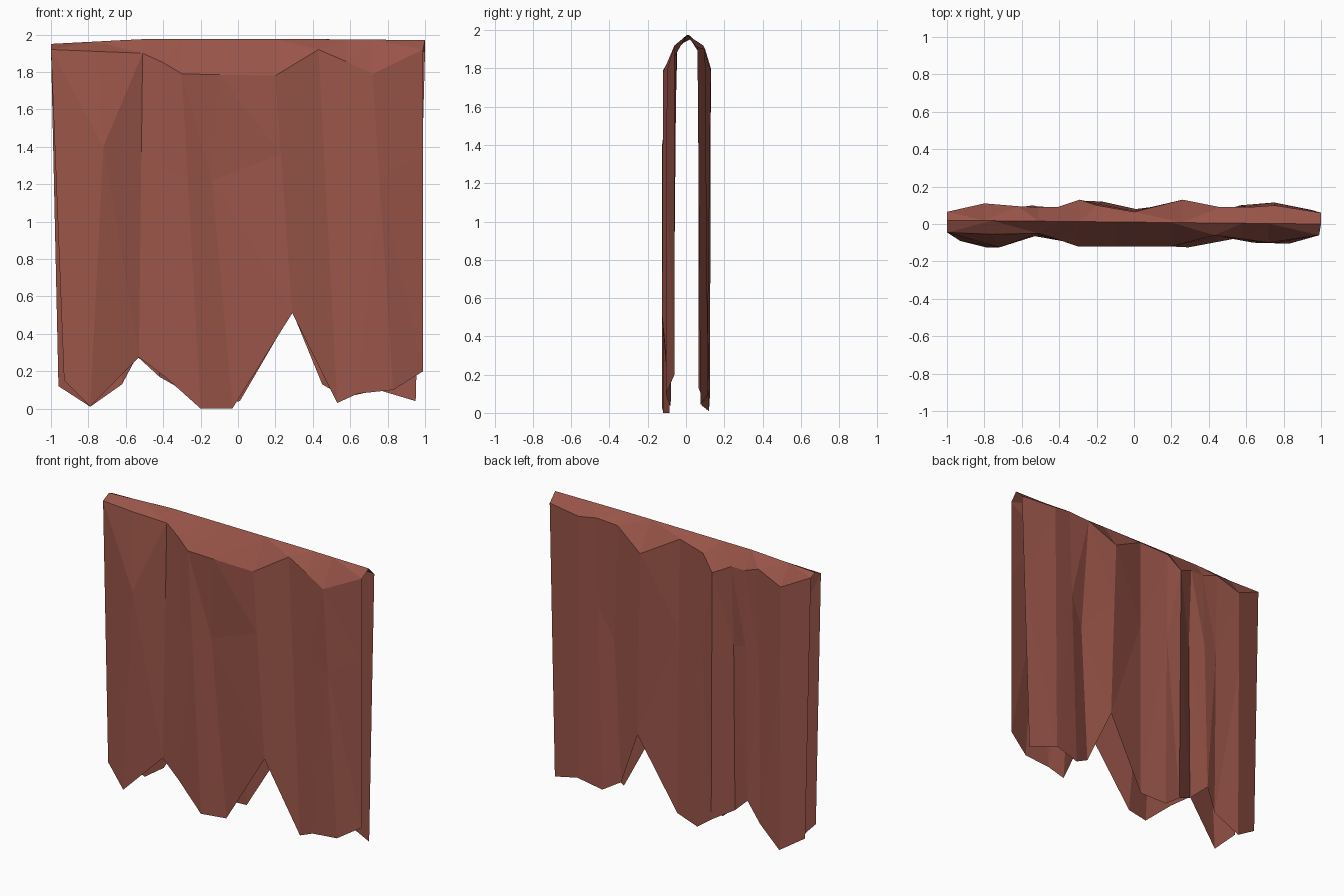
import bpy, bmesh

# One cloth colour
mat = bpy.data.materials.new("brick red cloth")
mat.diffuse_color = (0.32, 0.09, 0.066, 1)

# Each pleat line: shoulder (x, y, z), then ragged hem (x, y, z)
FRONT = [
    (-1.00, -.045, 1.92, -.93, -.09, .15),
    (-.76, -.055, 1.91, -.79, -.125, .01),
    (-.51, -.05, 1.90, -.53, -.065, .275),
    (-.40, -.085, 1.85, -.39, -.09, .17),
    (-.30, -.12, 1.79, -.20, -.12, 0),
    (-.10, -.12, 1.785, -.03, -.085, 0),
    (.20, -.12, 1.78, .29, -.125, .51),
    (.43, -.06, 1.92, .53, -.08, .03),
    (.58, -.08, 1.855, .64, -.10, .08),
    (.72, -.10, 1.79, .83, -.105, .10),
    (.99, -.06, 1.92, .99, -.06, .20),
]
BACK = [
    (1.00, .06, 1.91, .95, .075, .04),
    (.75, .10, 1.90, .75, .115, .10),
    (.62, .09, 1.92, .57, .10, .06),
    (.46, .09, 1.91, .45, .065, .13),
    (.26, .13, 1.785, .29, .115, .52),
    (0.0, .065, 1.93, .01, .08, .04),
    (-.20, .10, 1.90, -.17, .12, .01),
    (-.29, .13, 1.80, -.28, .125, .09),
    (-.41, .09, 1.86, -.42, .065, .17),
    (-.51, .09, 1.86, -.54, .10, .28),
    (-.62, .095, 1.90, -.62, .075, .13),
    (-.80, .11, 1.83, -.79, .11, .01),
    (-1.00, .065, 1.93, -.96, .07, .12),
]
# Places where a fold dents or bulges midway down: column -> (x, y, z)
FRONT_MID = {1: (-.72, -.125, 1.40), 5: (-.14, -.09, 1.22)}
BACK_MID = {3: (.50, .065, 1.10), 8: (-.41, .065, 1.30)}


def ridge(x):
    """Point on the top fold line above x."""
    z = 1.975 - max(0, -.52 - x) * .052 - max(0, x - .5) * .01
    return (x, .01 - .01 * x, z)


def drape(bm, columns, mids):
    """Lay one side of the cloth from the ridge to the hem."""
    prev = None
    for i, c in enumerate(columns):
        top, hem = c[:3], c[3:]
        t = .33
        mid = mids.get(i, tuple(a + (b - a) * t for a, b in zip(top, hem)))
        rx = 1.0 if top[0] > .98 else top[0]
        line = [bm.verts.new(p) for p in (ridge(rx), top, mid, hem)]
        if prev:
            for k in range(3):
                bm.faces.new((prev[k], prev[k + 1], line[k + 1], line[k]))
        prev = line


# Draped cloth: front and back hang from a shared top fold
bm = bmesh.new()
drape(bm, FRONT, FRONT_MID)
drape(bm, BACK, BACK_MID)
bmesh.ops.remove_doubles(bm, verts=bm.verts, dist=.002)
bmesh.ops.triangulate(bm, faces=bm.faces)
mesh = bpy.data.meshes.new("draped_cloth")
bm.to_mesh(mesh)
bm.free()
mesh.materials.append(mat)
cloth = bpy.data.objects.new("draped_cloth", mesh)
bpy.context.collection.objects.link(cloth)
